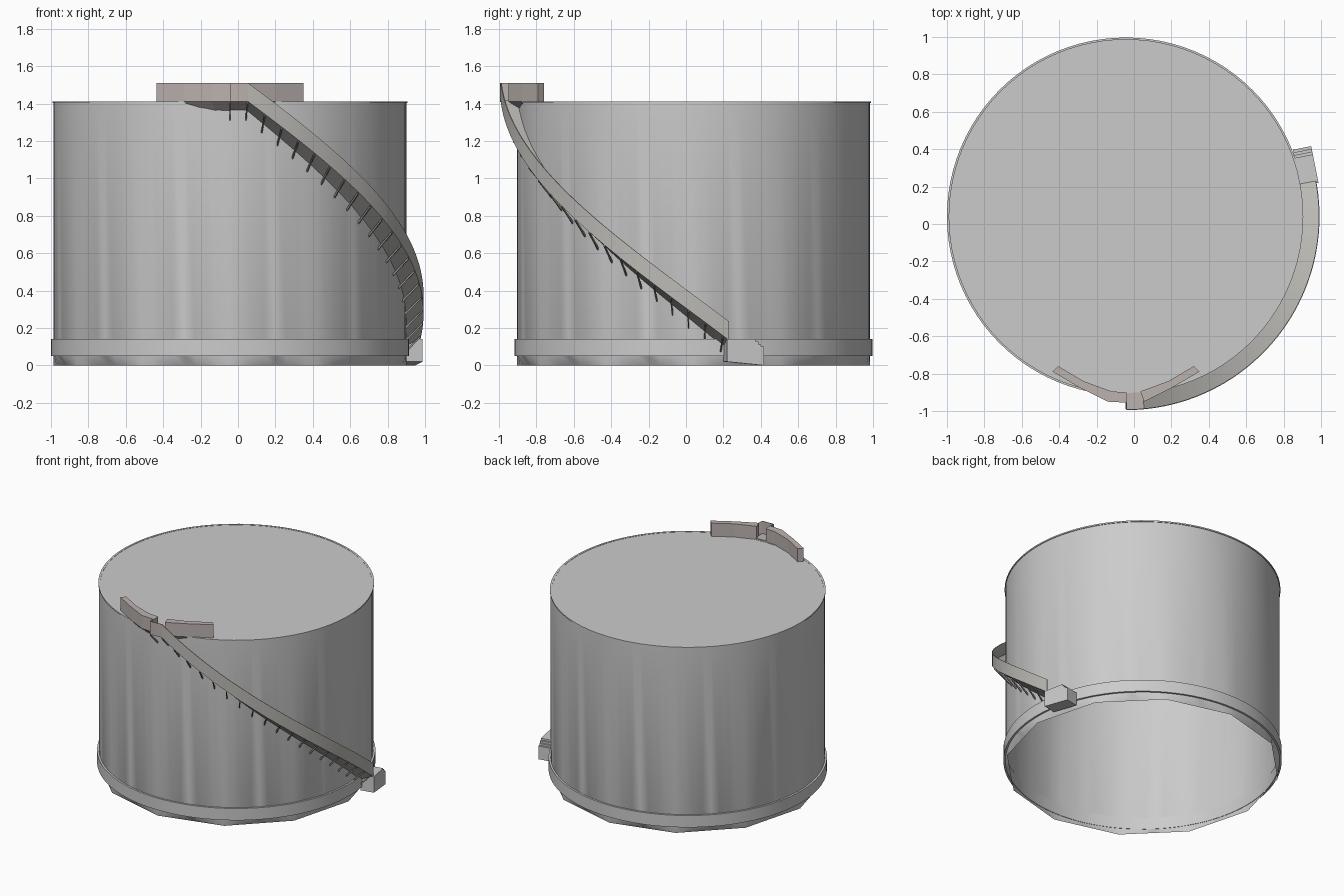
import bpy, bmesh
from math import sin, cos, pi, radians

if "Cube" in bpy.data.objects:
    bpy.data.objects.remove(bpy.data.objects["Cube"])

CX, CY, R = -0.043, 0.04, 0.943      # tank axis and wall radius
SEG = 96


def make(name, verts, faces, color=None, smooth=None):
    me = bpy.data.meshes.new(name)
    me.from_pydata(verts, [], faces)
    bm = bmesh.new()
    bm.from_mesh(me)
    bmesh.ops.remove_doubles(bm, verts=bm.verts, dist=1e-5)
    bmesh.ops.recalc_face_normals(bm, faces=bm.faces)
    bm.to_mesh(me)
    bm.free()
    ob = bpy.data.objects.new(name, me)
    bpy.context.collection.objects.link(ob)
    if color:
        mat = bpy.data.materials.get(str(color)) or bpy.data.materials.new(str(color))
        mat.diffuse_color = (*color, 1)
        mat.use_nodes = True
        mat.node_tree.nodes["Principled BSDF"].inputs["Base Color"].default_value = mat.diffuse_color
        me.materials.append(mat)
    if smooth:
        bpy.ops.object.select_all(action='DESELECT')
        ob.select_set(True)
        bpy.context.view_layer.objects.active = ob
        bpy.ops.object.shade_smooth_by_angle(angle=radians(smooth))
    return ob


def loft(name, sections, closed=False, **kw):
    """Skin closed cross-sections; cap the ends unless the path is closed."""
    n, m = len(sections[0]), len(sections)
    verts = [p for s in sections for p in s]
    faces = [(i * n + j, i * n + (j + 1) % n,
              (i + 1) % m * n + (j + 1) % n, (i + 1) % m * n + j)
             for i in range(m if closed else m - 1) for j in range(n)]
    if not closed:
        faces += [tuple(range(n)), tuple((m - 1) * n + j for j in range(n))]
    return make(name, verts, faces, **kw)


def polar(r, deg, z):
    a = radians(deg)
    return (CX + r * cos(a), CY + r * sin(a), z)


def sweep(name, section, a0, a1, steps, z0, z1, **kw):
    """Sweep an (r, z) section around the tank axis while it climbs."""
    secs = []
    for i in range(steps + 1):
        t = i / steps
        secs.append([polar(r, a0 + (a1 - a0) * t, z + z0 + (z1 - z0) * t) for r, z in section])
    return loft(name, secs, **kw)


def ring(name, profile, **kw):
    return loft(name, [[polar(r, 360 * i / SEG, z) for r, z in profile]
                       for i in range(SEG)], closed=True, **kw)


# Tank shell: open underneath, bottom edge flattened to a 12-sided outline
verts, faces = [], []
for i in range(SEG):
    a = 360 * i / SEG
    foot = R * cos(pi / 12) / cos(radians(a % 30 - 15))
    verts += [polar(R, a, 1.41), polar(R, a, 0.05), polar(foot, a, 0)]
for i in range(SEG):
    j = (i + 1) % SEG
    faces += [(i * 3 + k, j * 3 + k, j * 3 + k + 1, i * 3 + k + 1) for k in (0, 1)]
faces.append(tuple(i * 3 for i in range(SEG)))
make("tank_shell", verts, faces, smooth=30)

# Base band and thin roof rim
ring("base_band", [(R - .003, .05), (.957, .05), (.957, .14), (R - .003, .14)], smooth=30)
ring("roof_rim", [(R - .01, 1.402), (R + .005, 1.402), (R + .005, 1.412), (R - .01, 1.412)], smooth=30)

# Spiral stair ramp with outer parapet, then a level gate at the top
STEEL, BROWN, DARK = (.5, .49, .46), (.5, .45, .43), (.3, .29, .28)
A0, A1, Z0, Z1 = 10.6, -84.6, .135, 1.41
walk = [(R, -.045), (1.035, 0), (1.035, .1), (1.03, .1), (1.03, .006), (R, .006)]
sweep("stair_ramp", walk, A0, A1, 48, Z0, Z1, color=STEEL, smooth=30)
sweep("stair_gate", walk, A1, -90, 3, Z1, Z1, color=BROWN)
sweep("gate_side", [(R, 0), (1.035, 0), (1.035, .1), (R, .1)], -89.7, -90, 1, Z1, Z1, color=BROWN)

# Diagonal brackets under the ramp
strut = [(R, -.1), (1.03, -.012), (1.03, 0), (R, -.085)]
for i in range(20):
    a = -90 + 5.2 * i
    z = Z1 if a < A1 else Z0 + (Z1 - Z0) * (a - A0) / (A1 - A0)
    sweep(f"bracket_{i}", strut, a - .2, a + .2, 1, z, z, color=DARK)

# Landing wings: outer xy, inner xy; mirrored about the tank axis
wing = [(-.435, -.79, -.405, -.76), (-.29, -.875, -.27, -.84),
        (-.14, -.95, -.12, -.895), (-.04, -.955, -.04, -.90)]


def wing_section(ox, oy, ix, iy):
    return [(ox, oy, 1.51), (ix, iy, 1.51), (ix, iy, 1.36), (ox, oy, 1.41)]


loft("landing_left", [wing_section(*s) for s in wing], color=BROWN)
loft("landing_right", [wing_section(2 * CX - a, b, 2 * CX - c, d) for a, b, c, d in wing[:3]],
     color=BROWN)

# Entry steps at the foot of the stair: side profile (t, z) extruded radially
prof = [(-.025, .02), (.175, 0), (.175, .1), (.16, .1), (.16, .113), (.145, .113),
        (.145, .127), (.13, .127), (.13, .14), (-.025, .14)]
ca, sa = cos(radians(11.3)), sin(radians(11.3))
loft("entry_steps", [[(CX + r * ca - t * sa, CY + r * sa + t * ca, z) for t, z in prof]
                     for r in (.945, 1.045)])
